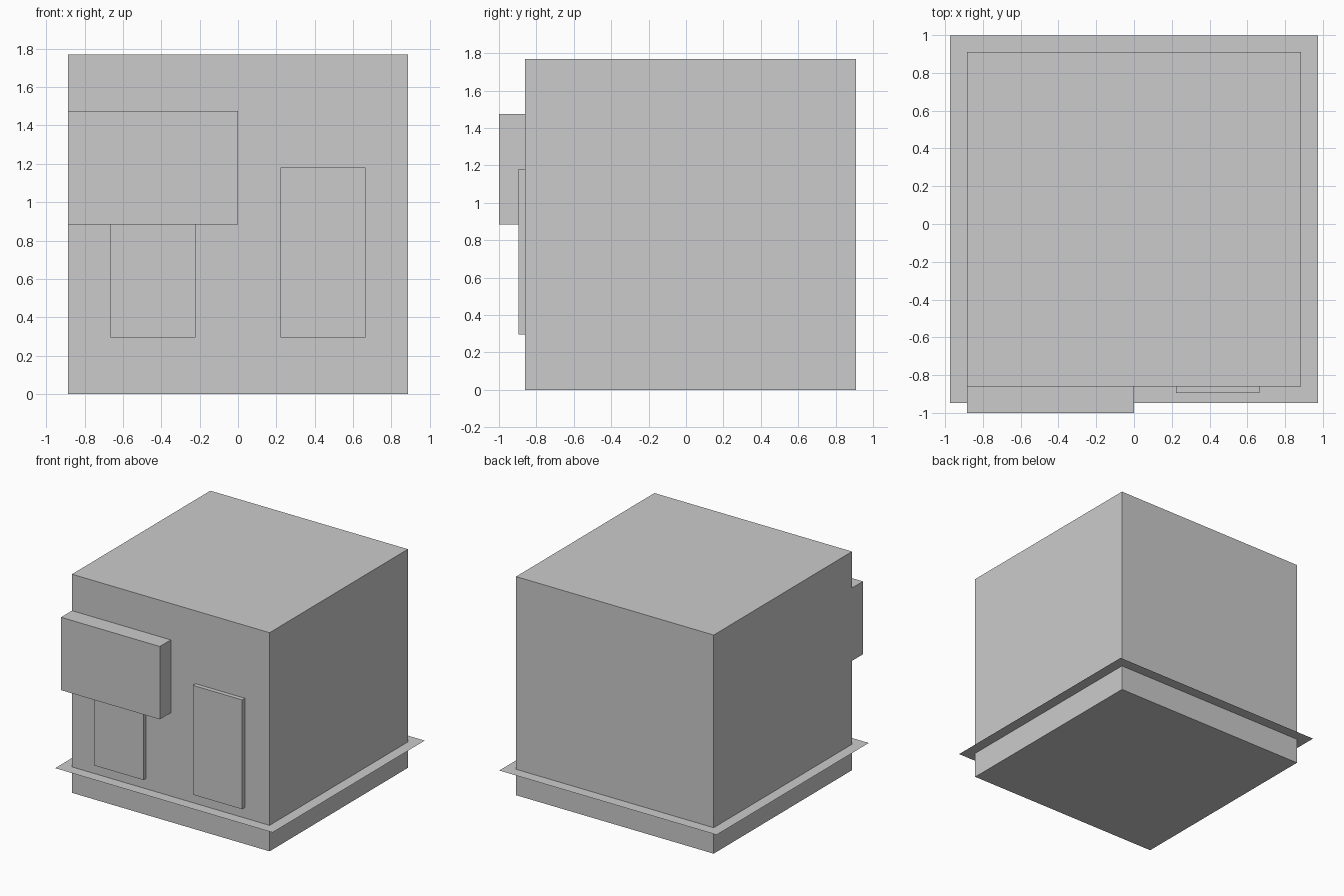
import bpy

if "Cube" in bpy.data.objects:
    bpy.data.objects.remove(bpy.data.objects["Cube"])

WALL_Y = -0.86   # front wall
SIZE = 1.77      # body edge length
MID_Y = WALL_Y + SIZE / 2


def box(name, x, y, z):
    """Box spanning the given (min, max) ranges."""
    spans = (x, y, z)
    bpy.ops.mesh.primitive_cube_add(size=1, location=[(a + b) / 2 for a, b in spans])
    ob = bpy.context.object
    ob.name = name
    ob.scale = [b - a for a, b in spans]
    bpy.ops.object.transform_apply(location=False, rotation=False, scale=True)
    return ob


# main building block
h = SIZE / 2
box("building_body", (-h, h), (WALL_Y, WALL_Y + SIZE), (0, SIZE))

# two matching raised panels on the front wall
for name, cx in (("left_door", -0.4425), ("right_door", 0.4425)):
    box(name, (cx - 0.221, cx + 0.221), (-0.895, WALL_Y), (0.295, 1.18))

# thick sign board over the left panel
box("sign_board", (-h, 0), (-1.0, WALL_Y), (0.885, 1.475))

# paper-thin ledge running round the base
bpy.ops.mesh.primitive_plane_add(size=SIZE * 1.1, location=(0, MID_Y, 0.21))
bpy.context.object.name = "base_ledge"
